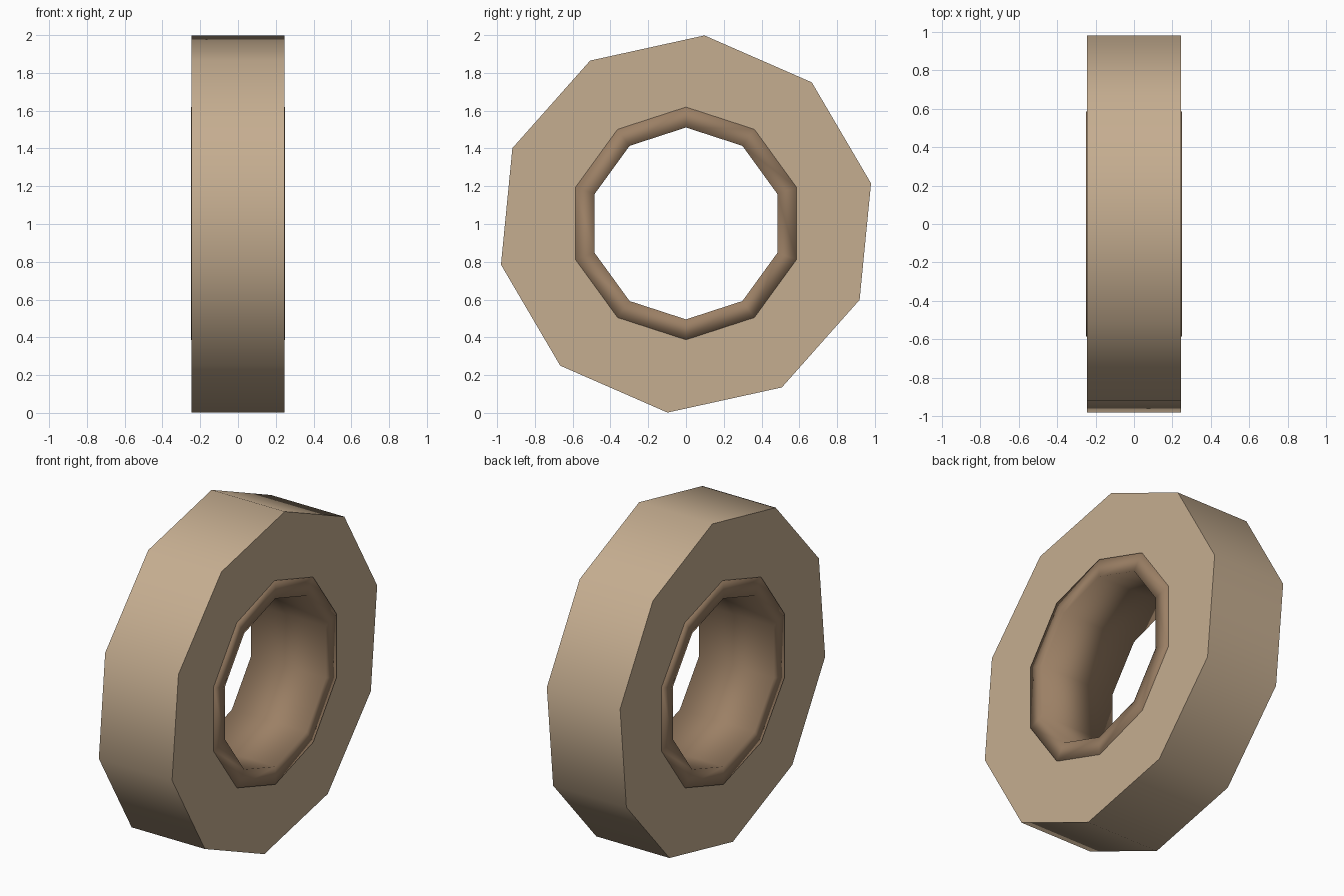
import bpy, bmesh, math

if "Cube" in bpy.data.objects:
    bpy.data.objects.remove(bpy.data.objects["Cube"])

SIDES = 10


def material(name, rgb):
    m = bpy.data.materials.new(name)
    m.diffuse_color = (*rgb, 1)
    m.use_nodes = True
    m.node_tree.nodes["Principled BSDF"].inputs["Base Color"].default_value = m.diffuse_color
    return m


def tube(name, outer, inner, half_width, turn, z, mat):
    """Ten-sided tube along x; the closed 4-point profile is swept round the axis."""
    profile = [(-half_width, outer), (half_width, outer),
               (half_width, inner), (-half_width, inner)]
    bm = bmesh.new()
    rings = []
    for i in range(SIDES):
        a = math.radians(turn) + math.tau * i / SIDES
        rings.append([bm.verts.new((x, r * math.cos(a), z + r * math.sin(a)))
                      for x, r in profile])
    for i in range(SIDES):
        a, b = rings[i], rings[(i + 1) % SIDES]
        for k in range(4):
            n = (k + 1) % 4
            bm.faces.new((a[k], a[n], b[n], b[k]))
    bmesh.ops.recalc_face_normals(bm, faces=bm.faces)
    for f in bm.faces:
        f.smooth = True
    mesh = bpy.data.meshes.new(name)
    bm.to_mesh(mesh)
    bm.free()
    mesh.materials.append(mat)
    ob = bpy.data.objects.new(name, mesh)
    bpy.context.collection.objects.link(ob)
    return ob


stone = material("pale tan", (0.56, 0.42, 0.28))
lining = material("brown", (0.33, 0.215, 0.13))

# thick outer wheel: smooth rim, crisp flat sides
wheel = tube("wheel_body", 1.003, 0.55, 0.245, 12.4, 1.0, stone)
bpy.context.view_layer.objects.active = wheel
wheel.select_set(True)
bpy.ops.object.shade_smooth_by_angle(angle=math.radians(40))

# slightly proud inner sleeve, smooth all over
tube("hub_sleeve", 0.616, 0.508, 0.25, 90, 1.003, lining)
